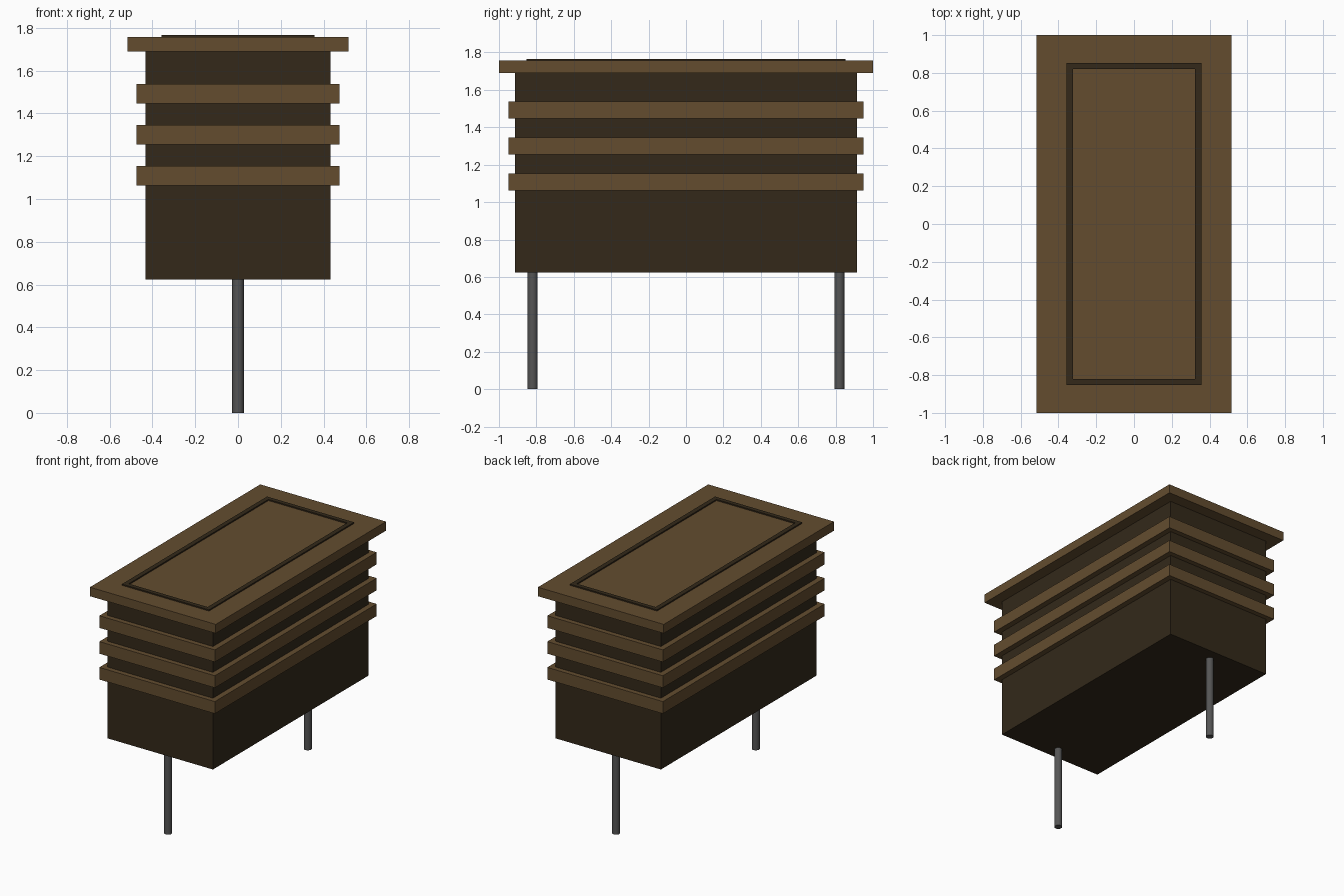
import bpy, bmesh, math

if "Cube" in bpy.data.objects:
    bpy.data.objects.remove(bpy.data.objects["Cube"])


def material(name, color):
    m = bpy.data.materials.new(name)
    m.diffuse_color = (*color, 1)
    m.use_nodes = True
    m.node_tree.nodes["Principled BSDF"].inputs["Base Color"].default_value = m.diffuse_color
    return m


light_wood = material("light_wood", (0.125, 0.073, 0.028))
dark_wood = material("dark_wood", (0.033, 0.022, 0.010))
metal = material("metal", (0.09, 0.09, 0.09))


def add_object(name, bm, mat):
    bmesh.ops.recalc_face_normals(bm, faces=bm.faces)
    mesh = bpy.data.meshes.new(name)
    bm.to_mesh(mesh)
    bm.free()
    mesh.materials.append(mat)
    obj = bpy.data.objects.new(name, mesh)
    bpy.context.collection.objects.link(obj)
    return obj


def box(name, hx, hy, z0, z1, mat):
    """Centred box given half sizes and height range."""
    bm = bmesh.new()
    bmesh.ops.create_cube(bm, size=2)
    for v in bm.verts:
        v.co = (v.co.x * hx, v.co.y * hy, z1 if v.co.z > 0 else z0)
    return add_object(name, bm, mat)


def frame(name, outer, inner, z0, z1, mat):
    """Rectangular ring with a square cross-section."""
    bm = bmesh.new()
    corners = ((-1, -1), (1, -1), (1, 1), (-1, 1))
    section = ((outer, z0), (outer, z1), (inner, z1), (inner, z0))
    rings = [[bm.verts.new((sx * h[0], sy * h[1], z)) for h, z in section]
             for sx, sy in corners]
    for i in range(4):
        a, b = rings[i], rings[(i + 1) % 4]
        for j in range(4):
            k = (j + 1) % 4
            bm.faces.new((a[j], b[j], b[k], a[k]))
    return add_object(name, bm, mat)


# Main body
box("body", 0.433, 0.913, 0.623, 1.70, dark_wood)

# Slats wrapped around the body
for i, z in enumerate((1.063, 1.255, 1.447)):
    frame(f"slat_{i + 1}", (0.475, 0.95), (0.425, 0.905), z, z + 0.09, light_wood)

# Lid with its raised dark trim
box("lid", 0.517, 1.0, 1.69, 1.757, light_wood)
frame("lid_trim", (0.358, 0.852), (0.324, 0.82), 1.74, 1.766, dark_wood)

# Round posts under each end
for name, y in (("front_post", -0.82), ("back_post", 0.82)):
    bpy.ops.mesh.primitive_cylinder_add(vertices=24, radius=0.027, depth=0.64,
                                        location=(0, y, 0.32))
    post = bpy.context.object
    post.name = name
    post.data.materials.append(metal)
    bpy.ops.object.shade_smooth_by_angle(angle=math.radians(40))
